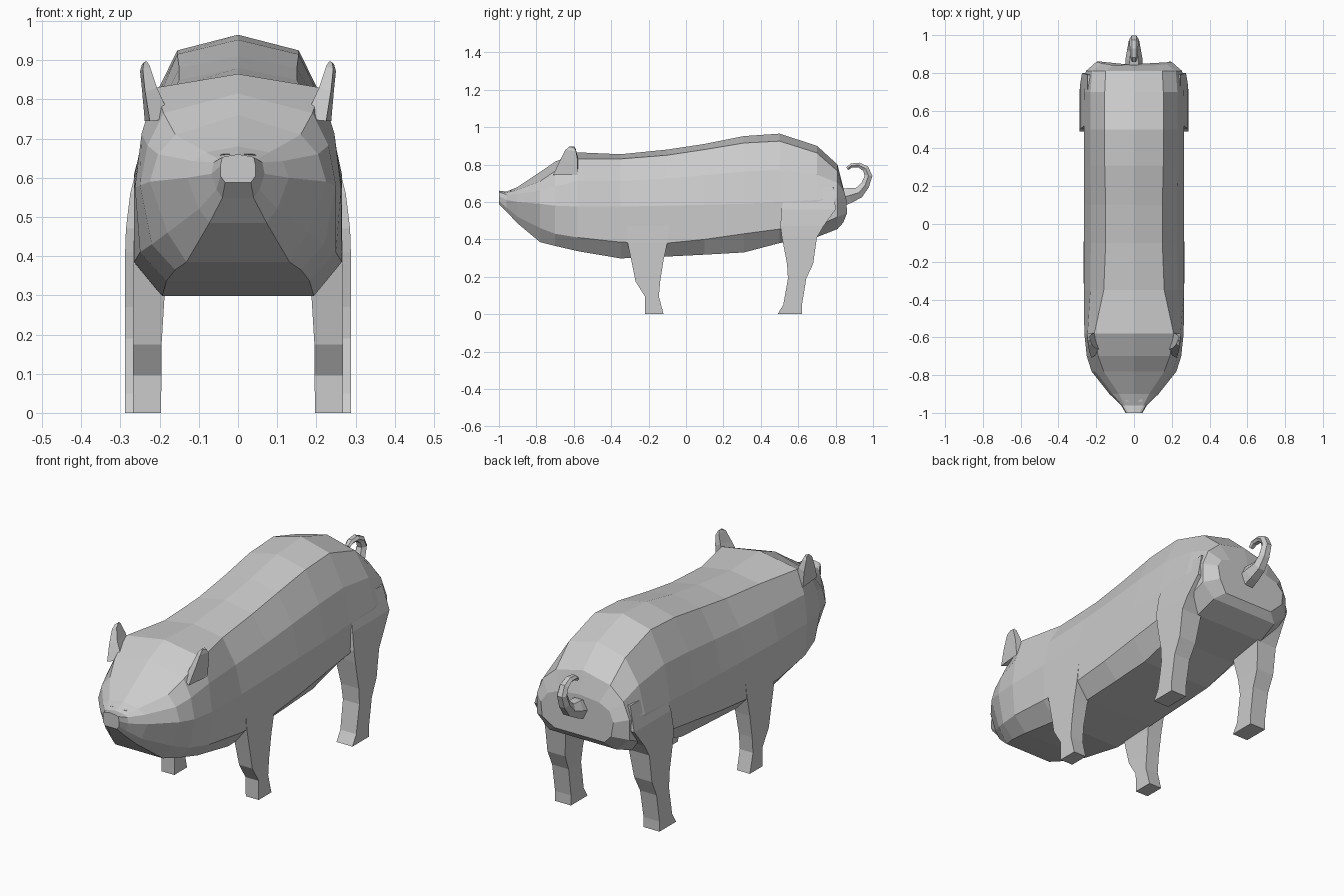
import bpy, bmesh, math
from mathutils import Vector

grey = bpy.data.materials.new("plain grey")
grey.diffuse_color = (0.6, 0.6, 0.6, 1)


def loft(name, rings, mirror=False):
    """Skin a list of closed rings, cap both ends, optionally mirror in x."""
    bm = bmesh.new()
    loops = [[bm.verts.new(p) for p in ring] for ring in rings]
    n = len(loops[0])
    for a, b in zip(loops, loops[1:]):
        for i in range(n):
            j = (i + 1) % n
            bm.faces.new((a[i], a[j], b[j], b[i]))
    bm.faces.new(loops[0][::-1])
    bm.faces.new(loops[-1])
    bmesh.ops.recalc_face_normals(bm, faces=bm.faces)
    me = bpy.data.meshes.new(name)
    bm.to_mesh(me)
    bm.free()
    me.materials.append(grey)
    ob = bpy.data.objects.new(name, me)
    bpy.context.collection.objects.link(ob)
    if mirror:
        ob.modifiers.new("mirror", 'MIRROR')
    return ob


# Body and head: y, top z, back edge x/z, flank x/z, lower flank x/z, belly z
sections = [
    (-1.00, .66, .03, .655, .045, .63, .045, .605, .588),
    (-0.96, .655, .05, .648, .068, .61, .055, .57, .548),
    (-0.90, .68, .08, .665, .13, .60, .10, .52, .485),
    (-0.78, .76, .16, .71, .225, .59, .18, .46, .385),
    (-0.70, .815, .19, .765, .25, .58, .22, .43, .365),
    (-0.58, .865, .21, .83, .263, .575, .25, .41, .337),
    (-0.35, .855, .16, .83, .265, .575, .265, .385, .298),
    (-0.10, .88, .15, .85, .265, .58, .265, .38, .308),
    (0.10, .91, .15, .88, .265, .585, .265, .40, .318),
    (0.31, .952, .155, .915, .265, .59, .265, .43, .33),
    (0.50, .965, .155, .925, .265, .60, .265, .455, .38),
    (0.70, .90, .155, .862, .265, .61, .265, .47, .412),
    (0.81, .80, .15, .765, .255, .62, .255, .52, .455),
]


def body_ring(y, zt, xe, ze, xm, zm, xl, zl, zb):
    xu, zu = xe + (xm - xe) * .68, (ze + zm) / 2 + .01
    half = [(xe, ze), (xu, zu), (xm, zm), (xl, zl), (xl * .73, zb)]
    right = [(x, y, z) for x, z in half]
    left = [(-x, y, z) for x, z in reversed(half)]
    return [(0, y, zt)] + right + [(0, y, zb)] + left


rings = [body_ring(*s) for s in sections]
# Rounded rump, leaning back towards the tail root
rump = body_ring(.865, .69, .11, .68, .20, .61, .19, .54, .49)
rings.append([(x, y - max(0, z - .58) * .25 - max(0, .55 - z) * .4, z)
              for x, y, z in rump])
loft("body", rings)


# Legs: z, front y, back y, inner x, outer x
def leg(name, levels):
    loft(name, [[(xi, ya, z), (xo, ya, z), (xo, yb, z), (xi, yb, z)]
                for z, ya, yb, xi, xo in levels], True)


leg("front_legs", [
    (0, -.22, -.12, .197, .268), (.095, -.22, -.145, .195, .268),
    (.175, -.27, -.138, .195, .268), (.29, -.293, -.12, .188, .268),
    (.38, -.312, -.10, .175, .268), (.56, -.32, -.08, .17, .262)])
leg("hind_legs", [
    (.0, .49, .62, .20, .288), (.05, .52, .62, .20, .288),
    (.19, .545, .643, .197, .288), (.27, .54, .68, .19, .288),
    (.41, .513, .70, .175, .288), (.47, .505, .735, .17, .286),
    (.56, .51, .80, .17, .275), (.68, .54, .79, .15, .245)])

# Ears: thin tapering flaps at the back corners of the head
loft("ears", [
    [(.17, -.67, .75), (.225, -.71, .745), (.238, -.58, .745), (.20, -.575, .79)],
    [(.207, -.655, .83), (.237, -.675, .82), (.245, -.58, .825), (.215, -.578, .84)],
    [(.225, -.635, .885), (.243, -.645, .878), (.25, -.588, .872), (.232, -.59, .885)],
    [(.233, -.61, .897), (.24, -.625, .895), (.245, -.60, .89), (.237, -.598, .896)],
], True)

# Snout rim: low ridge above the nose
loft("snout_rim", [
    [(x, -.965 + abs(x) * .6, z), (x, -.90 + abs(x) * .3, z + .005),
     (x, -.91, z - .03)]
    for x, z in ((-.085, .642), (-.04, .66), (.04, .66), (.085, .642))])

# Curly tail: y, z, half width, half thickness
path = [(.82, .62, .048, .055), (.875, .635, .045, .047), (.925, .65, .036, .034),
        (.958, .69, .030, .026), (.976, .74, .026, .024), (.960, .778, .024, .020),
        (.925, .797, .021, .015), (.885, .795, .019, .013), (.862, .778, .014, .010)]
tail = []
for i, (y, z, w, t) in enumerate(path):
    a, b = path[max(i - 1, 0)], path[min(i + 1, len(path) - 1)]
    d = Vector((0, b[0] - a[0], b[1] - a[1])).normalized()
    nrm = Vector((0, -d.z, d.y))
    tail.append([Vector((0, y, z)) + Vector((w * math.cos(k), 0, 0)) + nrm * t * math.sin(k)
                 for k in (math.tau * s / 6 for s in range(6))])
loft("tail", tail)
